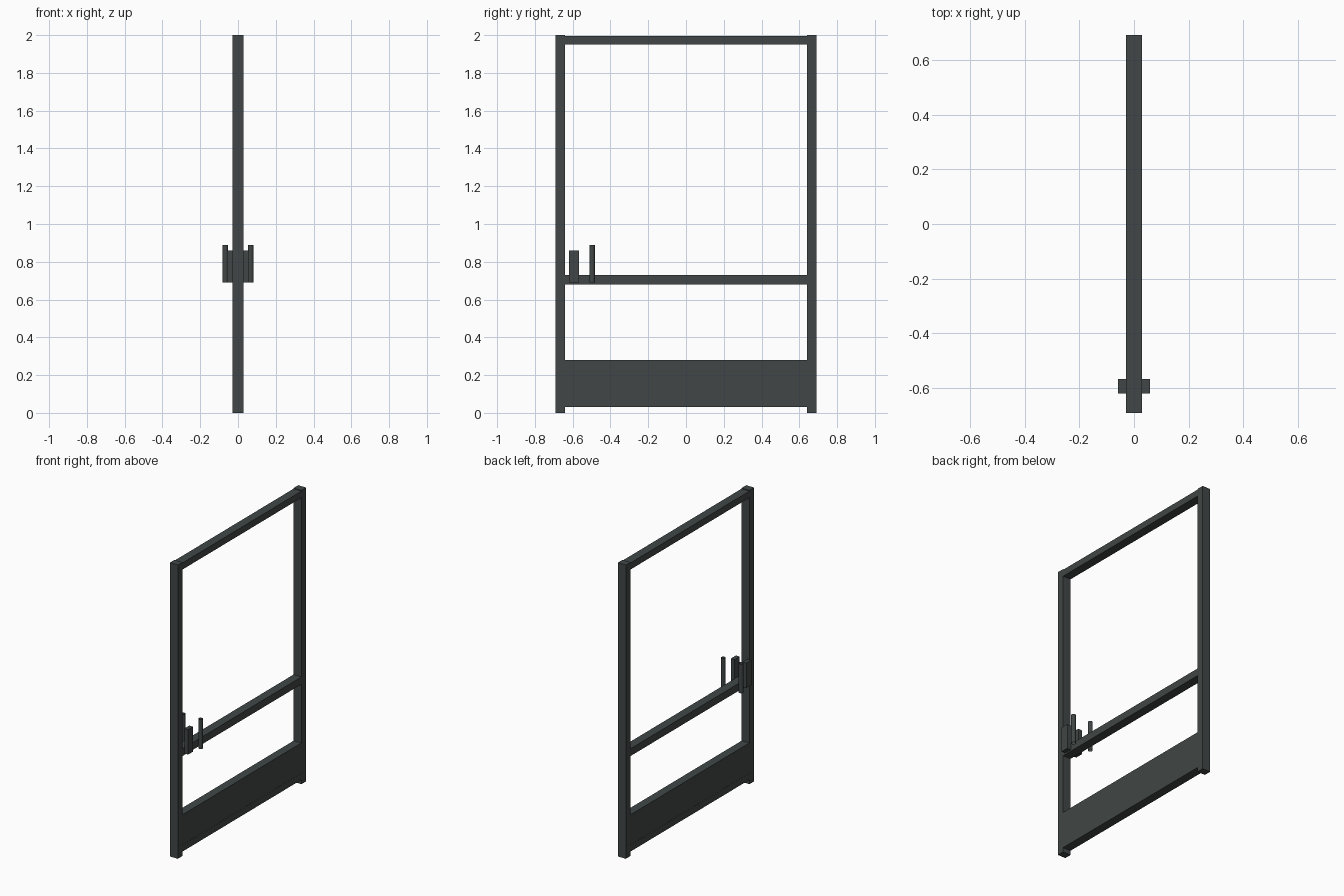
import bpy

cube = bpy.data.objects.get("Cube")
if cube:
    bpy.data.objects.remove(cube, do_unlink=True)

steel = bpy.data.materials.new("dark_grey_steel")
COLOUR = (0.052, 0.062, 0.061, 1)
steel.diffuse_color = COLOUR
steel.use_nodes = True
steel.node_tree.nodes["Principled BSDF"].inputs["Base Color"].default_value = COLOUR

HALF_X = 0.03     # half the frame depth
OUTER_Y = 0.69
INNER_Y = 0.64


def box(name, x, y, z):
    """Box spanning the given (low, high) ranges."""
    spans = (x, y, z)
    bpy.ops.mesh.primitive_cube_add(size=1)
    ob = bpy.context.object
    ob.name = name
    for v in ob.data.vertices:
        v.co = [lo + (c + 0.5) * (hi - lo) for c, (lo, hi) in zip(v.co, spans)]
    ob.data.materials.append(steel)
    return ob


def tube(name, x, y, z, radius):
    """Open-ended upright round bar."""
    bpy.ops.mesh.primitive_cylinder_add(
        vertices=16, radius=radius, depth=z[1] - z[0], end_fill_type='NOTHING',
        location=(x, y, sum(z) / 2))
    ob = bpy.context.object
    ob.name = name
    ob.data.materials.append(steel)
    bpy.ops.object.shade_smooth_by_angle()
    return ob


depth = (-HALF_X, HALF_X)
width = (-INNER_Y, INNER_Y)

# Upright posts
box("front_post", depth, (-OUTER_Y, -INNER_Y), (0, 2))
box("back_post", depth, (INNER_Y, OUTER_Y), (0, 2))

# Cross rails
for name, z in (("bottom_rail", (0.03, 0.075)),
                ("middle_rail", (0.68, 0.73)),
                ("top_rail", (1.95, 1.995))):
    box(name, depth, width, z)

# Kick panel on the bottom rail
box("kick_panel", (-HALF_X + 0.001, HALF_X - 0.001), width, (0.075, 0.28))

# Lock plate and handle bar on each face
for side, s in (("left", 1), ("right", -1)):
    box(side + "_lock_plate", sorted((s * HALF_X, s * 0.058)),
        (-0.62, -0.567), (0.69, 0.86))
    tube(side + "_handle_bar", s * 0.067, -0.497, (0.69, 0.89), 0.015)
